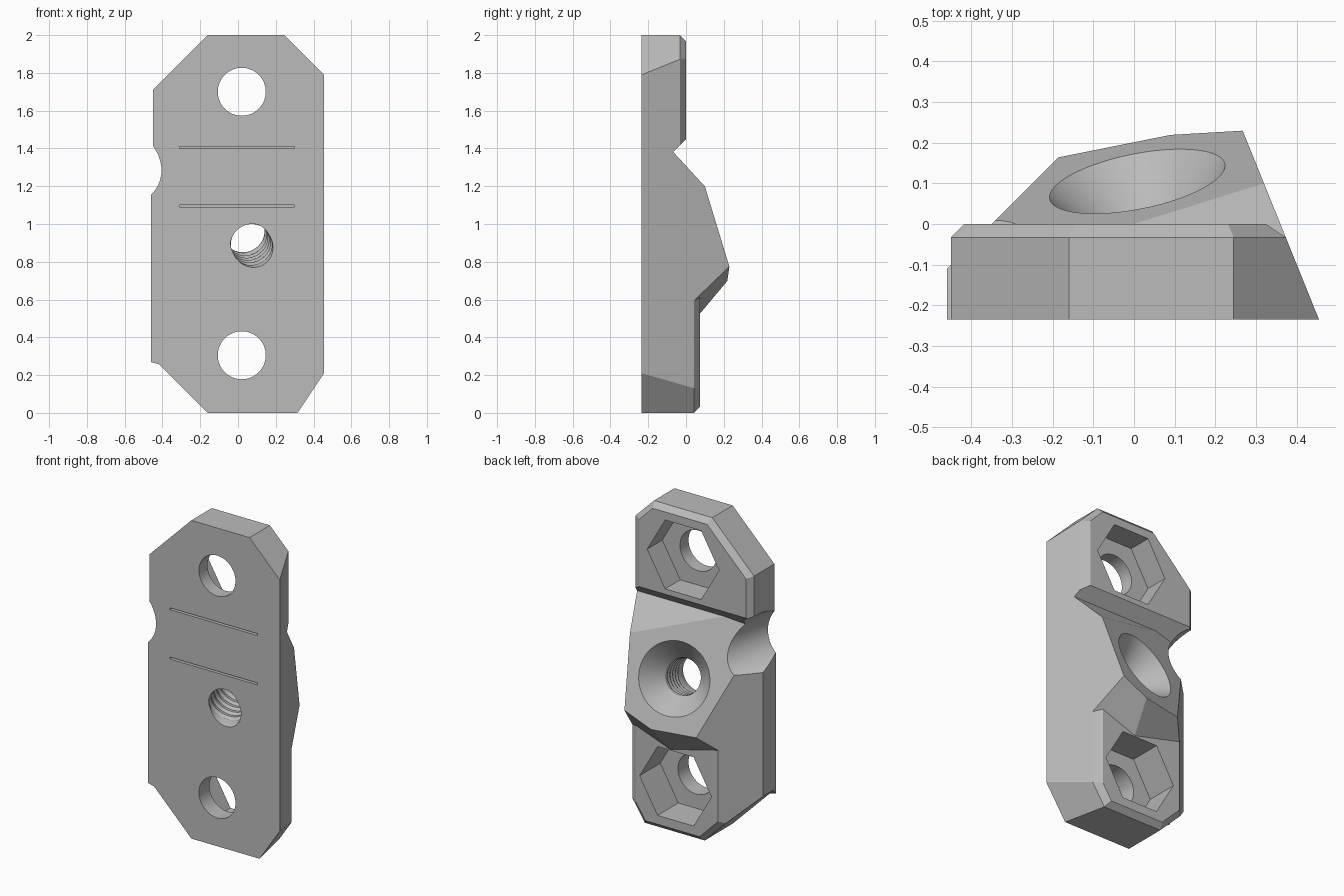
import bpy, bmesh, math
from mathutils import Vector

if "Cube" in bpy.data.objects:
    bpy.data.objects.remove(bpy.data.objects["Cube"], do_unlink=True)

grey = bpy.data.materials.new("plain_grey")
grey.use_nodes = True
grey.diffuse_color = (0.5, 0.5, 0.5, 1)
grey.node_tree.nodes["Principled BSDF"].inputs["Base Color"].default_value = (0.5, 0.5, 0.5, 1)


def add_object(name, bm):
    bmesh.ops.recalc_face_normals(bm, faces=bm.faces[:])
    mesh = bpy.data.meshes.new(name)
    bm.to_mesh(mesh)
    bm.free()
    mesh.materials.append(grey)
    ob = bpy.data.objects.new(name, mesh)
    bpy.context.collection.objects.link(ob)
    return ob


def convex(name, planes):
    """Carve a convex solid out of a large cube with (point, outward normal) planes."""
    bm = bmesh.new()
    bmesh.ops.create_cube(bm, size=6)
    for point, normal in planes:
        bmesh.ops.bisect_plane(bm, geom=bm.verts[:] + bm.edges[:] + bm.faces[:], dist=1e-6,
                               plane_co=point, plane_no=Vector(normal).normalized(),
                               clear_outer=True)
        rim = [e for e in bm.edges if e.is_boundary]
        if rim:
            bmesh.ops.holes_fill(bm, edges=rim, sides=0)
    return add_object(name, bm)


def chamfers(sides, back, size):
    """Planes breaking the edges between the sides and the back face."""
    planes = []
    for point, normal in sides:
        p, n = Vector(point), Vector(normal).normalized()
        dy = back - size - p.y
        p.y += dy
        if n.y:
            p.x -= n.y * dy / n.x
        planes.append((p, n + Vector((0, 1, 0))))
    return planes


def lathe(name, profile, origin, axis, sides=64):
    """Turned solid from (distance along axis, radius) pairs."""
    bm = bmesh.new()
    turn = Vector(axis).to_track_quat('Z', 'Y')
    rings = []
    for t, r in profile:
        ring = []
        for i in range(sides):
            a = math.tau * i / sides
            ring.append(bm.verts.new(Vector(origin) + turn @ Vector((r * math.cos(a), r * math.sin(a), t))))
        rings.append(ring)
    for low, high in zip(rings, rings[1:]):
        for i in range(sides):
            j = (i + 1) % sides
            bm.faces.new((low[i], low[j], high[j], high[i]))
    bm.faces.new(rings[0])
    bm.faces.new(rings[-1])
    return add_object(name, bm)


def box(name, lo, hi):
    return convex(name, [(lo, v) for v in ((-1, 0, 0), (0, -1, 0), (0, 0, -1))]
                  + [(hi, v) for v in ((1, 0, 0), (0, 1, 0), (0, 0, 1))])


# Shared outer planes
front = ((0, -0.235, 0), (0, -1, 0))
right = ((0.455, -0.235, 0), (1, 0.404, 0))
left = ((-0.46, 0, 0), (-1, 0, 0))
left_slant = ((-0.46, -0.11, 0), (-1, 1, 0))
seat_centre, seat_axis = Vector((0.008, 0.105, 0.995)), Vector((-0.2, 1, 0.33)).normalized()

# Middle hump with its tilted screw seat
body = convex("bracket_body", [
    front, right, left, left_slant,
    (seat_centre, seat_axis),
    ((0, 0.09, 1.21), (0, 1, 0.92)),
    ((-0.185, 0.165, 0.70), (-0.25, 1.25, -1)),
    ((0.09, 0.22, 0.70), (0.362, 1.11, -1)),
    ((0, 0, 1.4), (0, 0, 1))])

# Lower plate
sides = [right, ((0, 0, 0), (0, 0, -1)), ((-0.16, 0, 0), (-1, 0, -1)),
         ((0.315, -0.235, 0), (0.0588, 0.0126, -0.0392))]
lower = convex("lower_plate", sides + [front, left, left_slant, ((0, 0.075, 0), (0, 1, 0)),
                                       ((0, 0, 0.8), (0, 0, 1))] + chamfers(sides, 0.075, 0.033))

# Upper plate
sides = [right, ((-0.45, 0, 0), (-1, 0, 0)), ((0, 0, 2), (0, 0, 1)),
         ((-0.16, 0, 2), (-1, 0, 1)), ((0.245, 0, 2), (1, 0, 1))]
upper = convex("upper_plate", sides + [front, ((0, 0, 0), (0, 1, 0)), ((0, 0, 1.45), (0, 1, -1))]
               + chamfers(sides, 0, 0.033))

# Bolt holes with hexagonal nut pockets
cutters = []
for label, z, floor in (("upper", 1.70, -0.15), ("lower", 0.305, -0.13)):
    centre = (0.02, 0, z)
    cutters.append(lathe(label + "_bolt_hole", [(-0.5, 0.127), (0.4, 0.127)], centre, (0, 1, 0)))
    cutters.append(lathe(label + "_nut_pocket", [(floor, 0.25), (0.3, 0.25)], centre, (0, 1, 0), 6))

# Countersunk, ribbed screw hole
ribs = [(-0.5, 0.107), (-0.36, 0.107)]
for k in range(5):
    ribs += [(-0.335 + 0.04 * k, 0.114), (-0.315 + 0.04 * k, 0.107)]
cutters.append(lathe("screw_hole", ribs + [(-0.13, 0.11), (0.05, 0.262)], seat_centre, seat_axis))

# Scooped clearance on the edge
cutters.append(lathe("edge_scoop", [(-0.3, 0.21), (0.55, 0.21)], (-0.65, -0.235, 1.31), (0.6, 1, -0.24)))

# Thin slits in the front
for z in (1.405, 1.095):
    cutters.append(box("front_slit", (-0.31, -0.4, z - 0.006), (0.30, -0.16, z + 0.006)))

# Join the solids, then cut
for tool in [lower, upper] + cutters:
    mod = body.modifiers.new(tool.name, 'BOOLEAN')
    mod.operation = 'DIFFERENCE' if tool in cutters else 'UNION'
    mod.solver = 'EXACT'
    mod.object = tool
bpy.context.view_layer.update()
result = bpy.data.meshes.new_from_object(body.evaluated_get(bpy.context.evaluated_depsgraph_get()))
body.modifiers.clear()
body.data = result
for tool in [lower, upper] + cutters:
    bpy.data.objects.remove(tool, do_unlink=True)

# One material, smooth bores with sharp edges
result.materials.clear()
result.materials.append(grey)
for face in result.polygons:
    face.material_index = 0
bpy.ops.object.select_all(action='DESELECT')
body.select_set(True)
bpy.context.view_layer.objects.active = body
bpy.ops.object.shade_smooth_by_angle(angle=math.radians(20))
